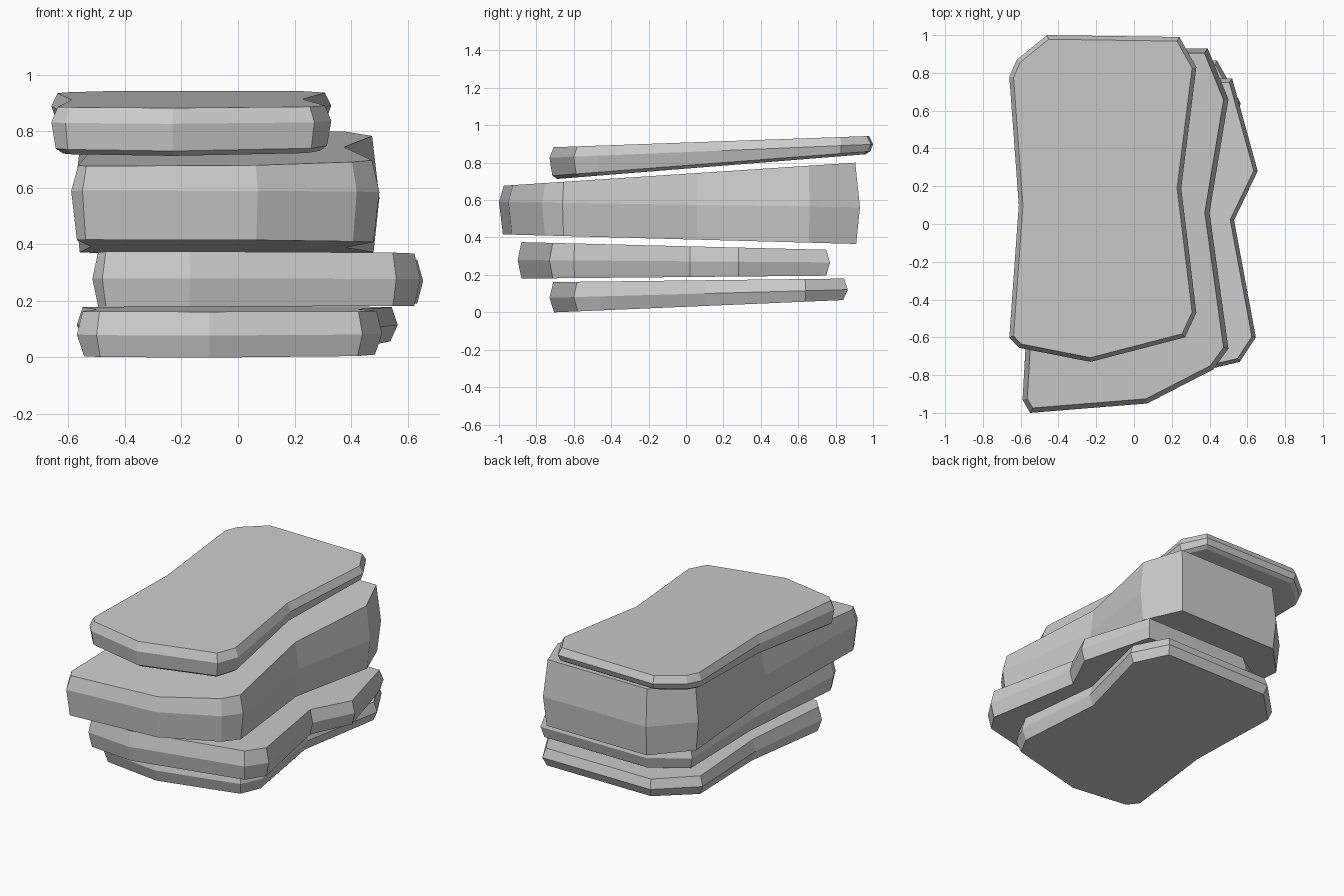
import bpy, bmesh
from mathutils import Vector

if "Cube" in bpy.data.objects:
    bpy.data.objects.remove(bpy.data.objects["Cube"])


def inset(outline, d):
    """Move every edge of a counter-clockwise outline inward by d."""
    pts = [Vector(p) for p in outline]
    out = []
    for i, p in enumerate(pts):
        a = (p - pts[i - 1]).normalized()
        b = (pts[(i + 1) % len(pts)] - p).normalized()
        na, nb = Vector((-a.y, a.x)), Vector((-b.y, b.x))
        out.append(p + (na + nb) * d / (1 + na.dot(nb)))
    return out


def slab(name, outline, rings):
    """rings: (inset, z at y=-1, z at y=1) from bottom to top."""
    bm = bmesh.new()
    loops = []
    for d, z0, z1 in rings:
        loops.append([bm.verts.new((p.x, p.y, z0 + (z1 - z0) * (p.y + 1) / 2))
                      for p in inset(outline, d)])
    n = len(outline)
    for lo, hi in zip(loops, loops[1:]):
        for i in range(n):
            j = (i + 1) % n
            bm.faces.new((lo[i], lo[j], hi[j], hi[i]))
    bm.faces.new(loops[0][::-1])
    bm.faces.new(loops[-1])
    me = bpy.data.meshes.new(name)
    bm.to_mesh(me)
    bm.free()
    bpy.context.collection.objects.link(bpy.data.objects.new(name, me))


# Bottom rock slab
slab("bottom_slab",
     [(-.57, -.60), (-.50, -.68), (-.10, -.73), (.44, -.60), (.51, -.46), (.44, .10),
      (.565, .64), (.44, .865), (-.345, .865), (-.57, .64), (-.52, .02)],
     [(.025, -.013, .072), (0, .07, .125), (.02, .158, .182)])

# Second rock slab
slab("second_slab",
     [(-.515, -.80), (-.48, -.87), (-.17, -.90), (.56, -.73), (.645, -.60), (.53, .02),
      (.655, .28), (.52, .77), (-.25, .77), (-.48, .62), (-.46, -.05)],
     [(.02, .179, .198), (0, .28, .265), (.02, .378, .328)])

# Thick third rock slab
slab("thick_slab",
     [(-.59, -.93), (-.55, -1.0), (.07, -.95), (.42, -.77), (.50, -.66), (.40, .06),
      (.50, .66), (.39, .93), (-.36, .93), (-.58, .70), (-.54, -.05)],
     [(.02, .417, .363), (0, .59, .56), (.025, .675, .806)])

# Top rock slab
slab("top_slab",
     [(-.66, -.60), (-.61, -.655), (-.23, -.73), (.27, -.60), (.33, -.47), (.25, .19),
      (.33, .83), (.24, .99), (-.46, 1.0), (-.62, .87), (-.66, .78), (-.61, .10)],
     [(.04, .688, .848), (.015, .708, .862), (0, .815, .898), (.022, .872, .943)])
